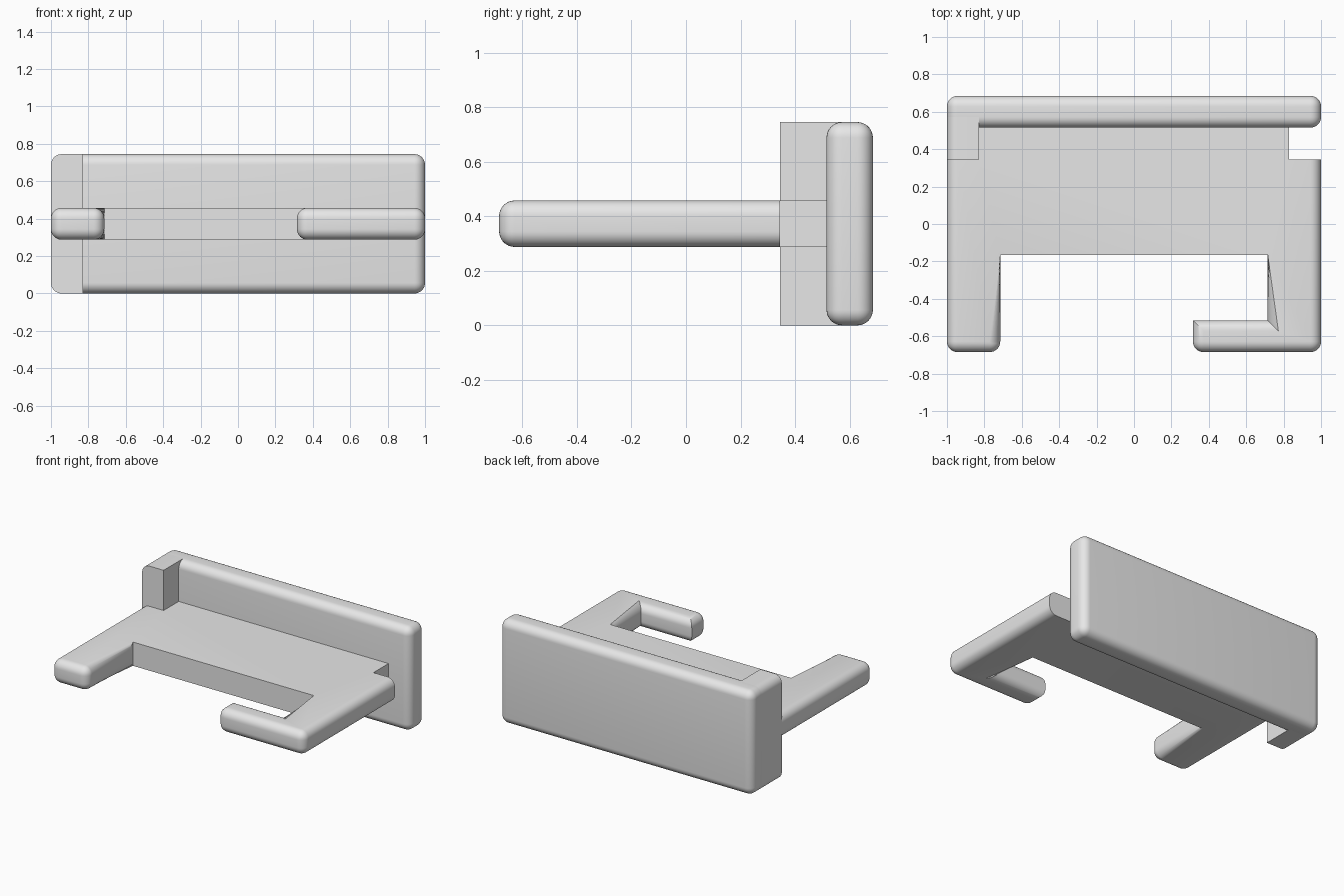
import bpy
import bmesh

cube = bpy.data.objects.get("Cube")
if cube:
    bpy.data.objects.remove(cube, do_unlink=True)

ROUND = 0.057
HEIGHT = 0.745
DEPTH = 0.685          # half extent in y
PLATE = 0.17           # thickness of every part

grey = bpy.data.materials.new("light grey")
grey.use_nodes = True
grey.diffuse_color = (0.8, 0.8, 0.8, 1)
grey.node_tree.nodes["Principled BSDF"].inputs["Base Color"].default_value = grey.diffuse_color


def prism(name, outline, z0, z1, is_round):
    """Extrude an outline upwards and round the edges chosen by is_round(a, b)."""
    bm = bmesh.new()
    base = bm.faces.new([bm.verts.new((x, y, z0)) for x, y in outline])
    top = bmesh.ops.extrude_face_region(bm, geom=[base], use_keep_orig=True)
    for v in top["geom"]:
        if isinstance(v, bmesh.types.BMVert):
            v.co.z = z1
    bmesh.ops.recalc_face_normals(bm, faces=bm.faces)
    chosen = [e for e in bm.edges if is_round(e.verts[0].co, e.verts[1].co)]
    bmesh.ops.bevel(bm, geom=chosen, offset=ROUND, offset_type='OFFSET', segments=8,
                    profile=0.5, affect='EDGES', clamp_overlap=True)
    bmesh.ops.recalc_face_normals(bm, faces=bm.faces)
    mesh = bpy.data.meshes.new(name)
    bm.to_mesh(mesh)
    bm.free()
    mesh.materials.append(grey)
    obj = bpy.data.objects.new(name, mesh)
    bpy.context.collection.objects.link(obj)
    bpy.ops.object.select_all(action='DESELECT')
    obj.select_set(True)
    bpy.context.view_layer.objects.active = obj
    bpy.ops.object.shade_smooth_by_angle(angle=0.5)
    return obj


def rectangle(x0, x1, y0, y1):
    return [(x0, y0), (x1, y0), (x1, y1), (x0, y1)]


def near(a, b):
    return abs(a - b) < 0.001


# Upright back panel, rounded all over
inner = DEPTH - PLATE
prism("back_panel", rectangle(-1, 1, inner, DEPTH), 0, HEIGHT, lambda a, b: True)

# Full height post, rounded only along its outer side
notch = inner - PLATE
prism("corner_post", rectangle(-1, -1 + PLATE, notch, inner + ROUND), 0, HEIGHT,
      lambda a, b: near(a.x, -1) and near(b.x, -1) and near(a.z, b.z))

# Flat plate with a straight leg on one side and a hooked arm on the other
arm, front = 0.715, -0.165
step = 1 - PLATE
outline = [(-1, -DEPTH), (-arm, -DEPTH), (-arm, front), (arm, front),
           (arm, -inner), (0.315, -inner), (0.315, -DEPTH), (1, -DEPTH),
           (1, notch), (step, notch), (step, inner), (-step, inner),
           (-step, notch), (-1, notch)]
sharp_corners = [(arm, front), (arm, -inner), (0.315, -inner)]


def plate_round(a, b):
    if near(a.z, b.z):     # rims: everything except the lip and the rear joints
        lip = near(a.y, front) and near(b.y, front)
        rear = a.y > notch - 0.001 and b.y > notch - 0.001
        return not lip and not rear
    corner_sharp = any(near(a.x, x) and near(a.y, y) for x, y in sharp_corners)
    return a.y < 0 and not corner_sharp


z0 = (HEIGHT - PLATE) / 2
prism("hooked_plate", outline, z0, z0 + PLATE, plate_round)
